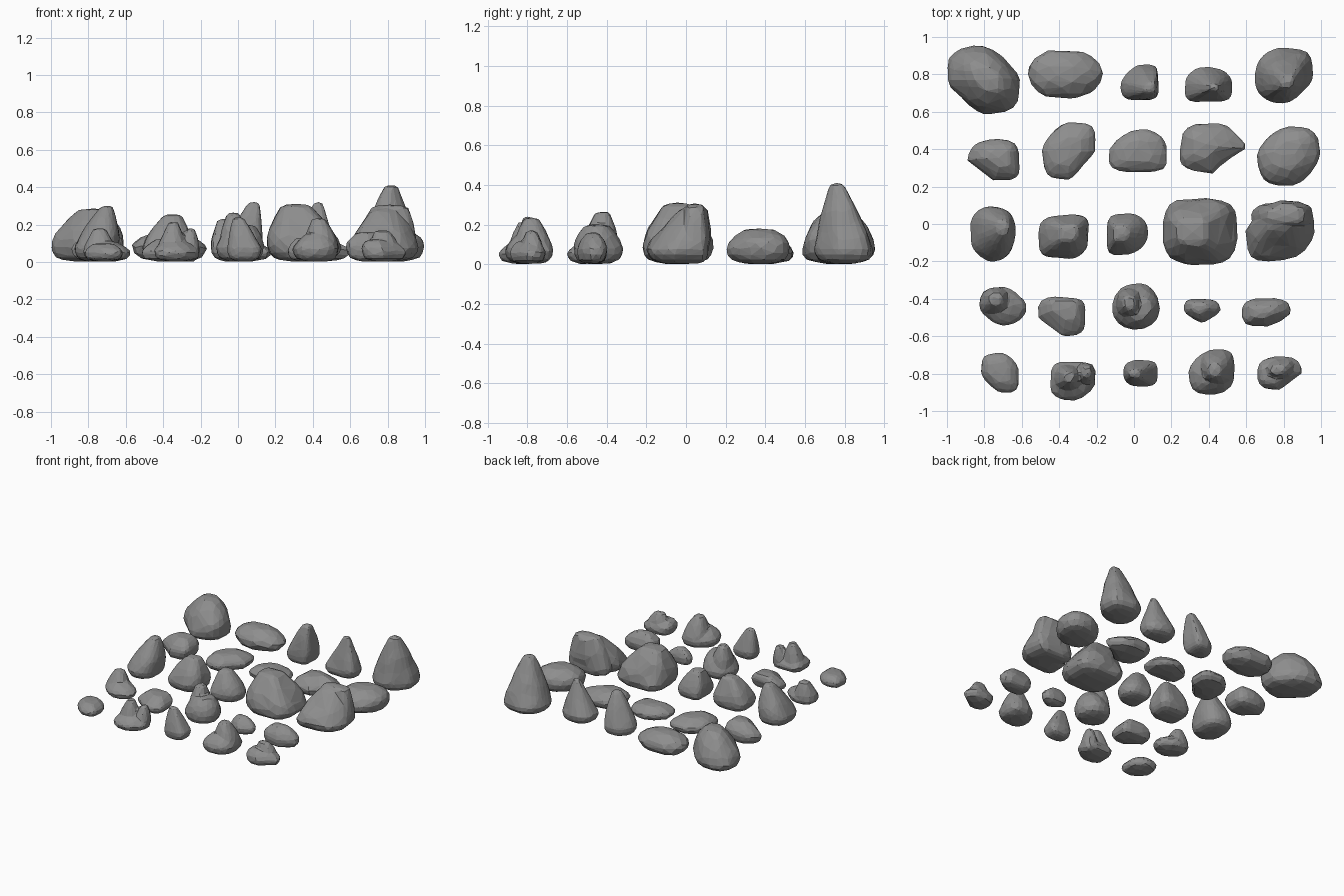
import bpy, bmesh, math
from mathutils import Vector, noise

SEG, RINGS = 32, 12
stone = bpy.data.materials.new("dark_stone")
stone.diffuse_color = (0.27, 0.27, 0.27, 1)


def radius(angle, corners):
    """Superellipse direction; each quadrant has its own corner fullness."""
    q = int((angle % math.tau) // (math.pi / 2)) % 4
    n = -math.log(2) / math.log(corners[q])
    c, s = abs(math.cos(angle)), abs(math.sin(angle))
    return (c ** n + s ** n) ** (-1 / n)


def lobe(bm, box, corners, peak, top, power):
    """Closed loft from a rounded footprint up to a shrunken, leaning crown."""
    x0, x1, y0, y1 = box
    px, py, h = peak
    cx, cy, rx, ry = (x0 + x1) / 2, (y0 + y1) / 2, (x1 - x0) / 2, (y1 - y0) / 2
    wide = min(0.075, h * 0.45)
    levels = [(0.003, 0.35), (0.012, 0.66), (wide * 0.32, 0.85), (wide * 0.65, 0.96)]
    for i in range(RINGS):
        u = i / (RINGS - 1)
        levels.append((wide + (h - wide) * u * 0.93, top + (1 - top) * (1 - u ** power)))
    levels.append((h * 0.985, top * 0.75))
    levels.append((h, top * 0.35))
    rings = []
    for z, s in levels:
        u = max(0, (z - wide) / (h - wide))
        mx, my = cx + (px - cx) * u, cy + (py - cy) * u
        ring = []
        for k in range(SEG):
            a = math.tau * k / SEG
            r = radius(a, corners) * s
            p = Vector((mx + rx * r * math.cos(a), my + ry * r * math.sin(a), z))
            w = noise.noise(p * 9) * 0.08
            p.x += (p.x - mx) * w
            p.y += (p.y - my) * w
            ring.append(bm.verts.new(p))
        rings.append(ring)
    for a, b in zip(rings, rings[1:]):
        for k in range(SEG):
            j = (k + 1) % SEG
            bm.faces.new((a[k], a[j], b[j], b[k]))
    bm.faces.new(rings[0][::-1])
    bm.faces.new(rings[-1])


def rock(name, *lobes):
    """Merge the lobes of a rock and reduce them to irregular flat facets."""
    bm = bmesh.new()
    for args in lobes:
        lobe(bm, *args)
    mesh = bpy.data.meshes.new(name)
    bm.to_mesh(mesh)
    bm.free()
    mesh.materials.append(stone)
    ob = bpy.data.objects.new(name, mesh)
    bpy.context.collection.objects.link(ob)
    re = ob.modifiers.new("merge", 'REMESH')
    re.mode, re.voxel_size = 'VOXEL', 0.01
    de = ob.modifiers.new("facets", 'DECIMATE')
    size = max(lobes[0][0][1] - lobes[0][0][0], 0.15)
    de.ratio = min(0.12, 0.0032 / size ** 2)


# Each lobe: footprint box, corner fullness (NE, NW, SW, SE), peak, crown size, slope power
# Back row
rock("round_boulder", ((-1, -.615, .59, .95), (.61, .82, .58, .83), (-.78, .77, .285), .42, 2))
rock("flat_oval_stone", ((-.56, -.16, .67, .93), (.7, .77, .76, .7), (-.38, .8, .16), .45, 2))
rock("leaning_spire", ((-.07, .125, .66, .85), (.9, .6, .8, .85), (.085, .73, .32), .35, 1.5))
rock("small_cone", ((.27, .53, .65, .84), (.73, .72, .85, .85), (.43, .73, .32), .22, 1))
rock("tall_cone", ((.65, .95, .65, .94), (.84, .75, .8, .65), (.82, .76, .41), .3, 1.25))

# Second row
rock("wedge_stone", ((-.89, -.62, .23, .45), (.85, .75, .5, .86), (-.72, .35, .17), .45, 2))
rock("flat_leaf_stone", ((-.49, -.21, .24, .54), (.85, .62, .85, .55), (-.35, .39, .12), .5, 2))
rock("flat_half_stone", ((-.13, .175, .28, .51), (.72, .63, .87, .87), (.02, .39, .11), .5, 2))
rock("flat_pointed_stone", ((.25, .6, .27, .54), (.66, .82, .8, .46), (.38, .41, .14), .42, 1.6))
rock("broad_flat_stone", ((.66, .995, .21, .52), (.82, .62, .8, .66), (.82, .37, .18), .5, 2.5))

# Middle row
rock("leaning_stone", ((-.88, -.635, -.2, .09), (.75, .78, .7, .72), (-.7, -.02, .3), .32, 1.5))
rock("rounded_block", ((-.51, -.24, -.185, .045), (.86, .82, .84, .75), (-.35, -.05, .255), .4, 1.6))
rock("small_block", ((-.14, .08, -.165, .055), (.75, .88, .88, .68), (-.07, -.05, .23), .4, 1.5))
rock("large_boulder", ((.15, .55, -.22, .135), (.83, .78, .78, .8), (.31, -.04, .31), .42, 1.7))
rock("ridge_boulder", ((.6, .96, -.2, .115), (.84, .58, .88, .68), (.79, .045, .29), .45, 1.4),
     ((.63, .95, -.04, .115), (.85, .75, .8, .8), (.81, .045, .305), .62, 1.6))

# Fourth row
rock("knobbed_stone", ((-.82, -.575, -.54, -.34), (.65, .82, .65, .72), (-.71, -.43, .11), .5, 2),
     ((-.82, -.66, -.49, -.34), (.75, .75, .75, .75), (-.74, -.4, .18), .45, 1.3))
rock("cut_wedge", ((-.51, -.26, -.6, -.4), (.87, .86, .5, .82), (-.37, -.46, .125), .55, 1.8))
rock("knobbed_boulder", ((-.12, .14, -.57, -.32), (.72, .72, .72, .68), (.03, -.45, .2), .5, 1.7),
     ((-.1, .06, -.52, -.34), (.75, .75, .75, .75), (-.025, -.42, .265), .45, 1.7))
rock("pebble", ((.27, .46, -.53, -.4), (.8, .84, .6, .55), (.35, -.45, .13), .45, 1.6))
rock("low_oval_stone", ((.58, .84, -.55, -.4), (.82, .8, .85, .58), (.69, -.47, .16), .45, 1.8))

# Front row
rock("flat_chip", ((-.82, -.615, -.9, -.69), (.68, .86, .6, .88), (-.72, -.79, .1), .55, 2))
rock("forked_stone", ((-.45, -.205, -.94, -.735), (.82, .82, .8, .68), (-.34, -.84, .11), .5, 1.8),
     ((-.43, -.28, -.9, -.75), (.75, .75, .75, .75), (-.345, -.82, .215), .38, 1.2),
     ((-.31, -.205, -.86, -.74), (.75, .75, .75, .75), (-.255, -.79, .18), .45, 1.4))
rock("little_cone", ((-.06, .125, -.87, -.73), (.86, .78, .75, .83), (.0, -.8, .24), .34, 1.1))
rock("peaked_stone", ((.29, .54, -.91, -.67), (.86, .62, .83, .74), (.42, -.8, .15), .5, 1.6),
     ((.35, .54, -.87, -.67), (.75, .75, .75, .75), (.43, -.78, .235), .4, 1.4))
rock("bumped_stone", ((.66, .9, -.885, -.71), (.78, .8, .83, .5), (.75, -.8, .12), .55, 2),
     ((.7, .86, -.83, -.72), (.8, .7, .75, .7), (.77, -.78, .17), .5, 1.6))
